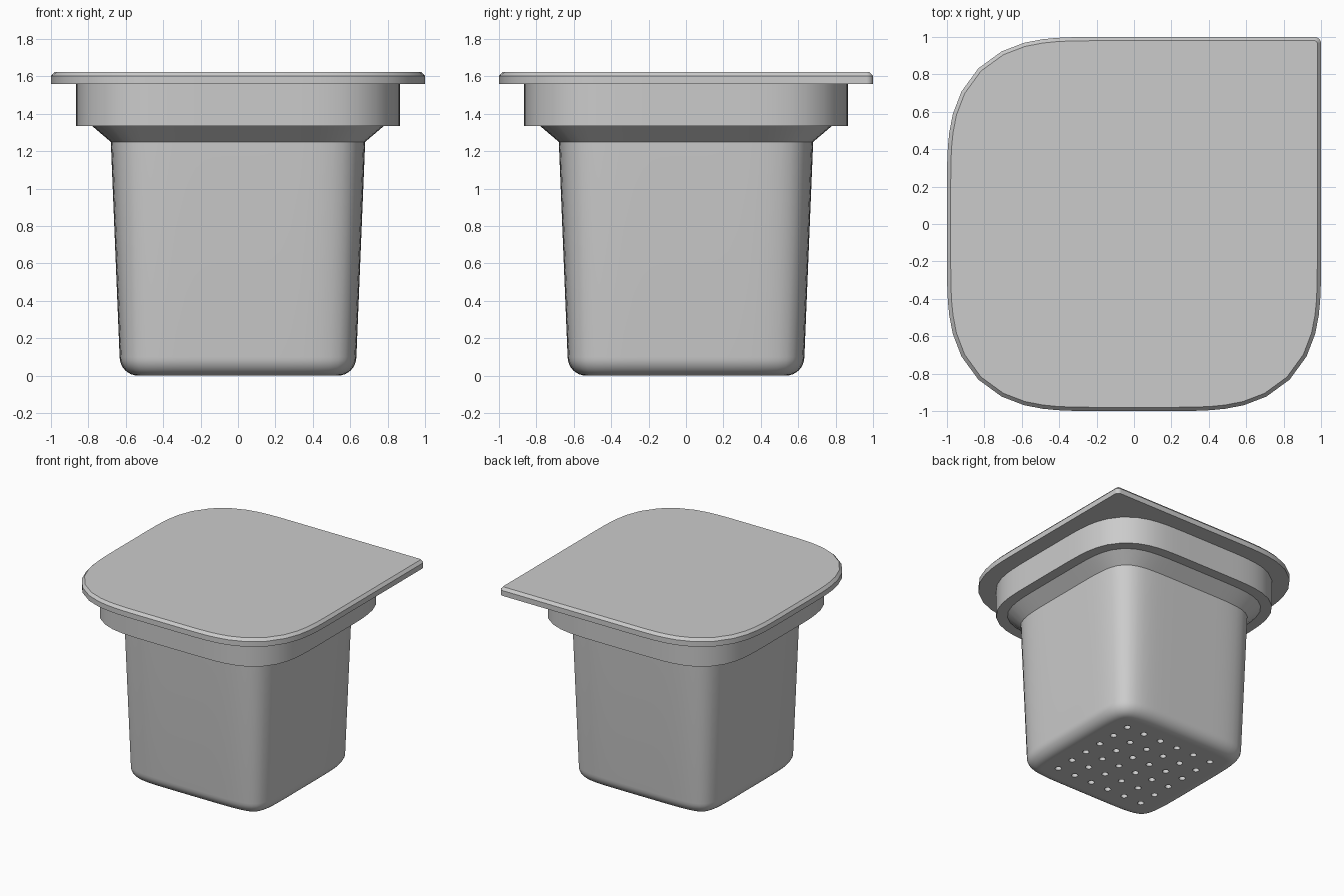
import bpy, bmesh
from math import sin, cos, pi, copysign, hypot

if "Cube" in bpy.data.objects:
    bpy.data.objects.remove(bpy.data.objects["Cube"], do_unlink=True)

HALF, POWER, STEPS = 0.68, 6, 24      # soft-square base outline
LID_GROW, CORNER = 0.32, 0.035        # lid overhang and its tight corner radius

grey = bpy.data.materials.new("light_grey")
grey.use_nodes = True
grey.diffuse_color = (0.6, 0.6, 0.6, 1)
grey.node_tree.nodes["Principled BSDF"].inputs["Base Color"].default_value = (0.6, 0.6, 0.6, 1)


def soft_square(grow):
    """Soft square outline, offset outwards along its normals."""
    points = []
    for i in range(4 * STEPS):
        a = i * pi / (2 * STEPS)
        c, s = cos(a), sin(a)
        r = HALF / (abs(c) ** POWER + abs(s) ** POWER) ** (1 / POWER)
        nx = copysign(abs(c) ** (POWER - 1), c)
        ny = copysign(abs(s) ** (POWER - 1), s)
        k = grow / hypot(nx, ny)
        points.append((r * c + k * nx, r * s + k * ny))
    return points


def lid_outline(grow):
    """Soft square with one tight corner at the back left."""
    points = soft_square(grow)
    centre = HALF + LID_GROW - CORNER
    radius = CORNER + grow - LID_GROW
    for i in range(1, STEPS):
        a = (i - 1) / (STEPS - 2) * pi / 2
        points[i] = (centre + radius * cos(a), centre + radius * sin(a))
    return points


def loft(name, outline, profile):
    """Stack outlines given as (offset, height) and cap both ends."""
    bm = bmesh.new()
    rings = [[bm.verts.new((x, y, z)) for x, y in outline(d)] for d, z in profile]
    for low, high in zip(rings, rings[1:]):
        for i in range(len(low)):
            j = (i + 1) % len(low)
            bm.faces.new((low[i], low[j], high[j], high[i]))
    bm.faces.new(rings[0][::-1])
    bm.faces.new(rings[-1])
    bmesh.ops.recalc_face_normals(bm, faces=bm.faces)
    return add_object(name, bm)


def add_object(name, bm):
    mesh = bpy.data.meshes.new(name)
    bm.to_mesh(mesh)
    bm.free()
    mesh.materials.append(grey)
    obj = bpy.data.objects.new(name, mesh)
    bpy.context.collection.objects.link(obj)
    return obj


# Tapered cup with rounded base, flare and collar
FILLET = 0.1
profile = [(-0.16, 0)]
for i in range(9):
    a = i / 8 * pi / 2
    profile.append((-0.147 + FILLET * sin(a), FILLET * (1 - cos(a))))
profile += [(0, 1.25), (0.1, 1.335), (0.185, 1.335), (0.185, 1.57)]
cup = loft("cup", soft_square, profile)

# Grid of drain holes in the base
ROWS, SPACING = 6, 0.162
bm = bmesh.new()
for row in range(ROWS):
    for col in range(ROWS):
        made = bmesh.ops.create_cone(bm, cap_ends=True, segments=16,
                                     radius1=0.025, radius2=0.025, depth=0.1)
        middle = (ROWS - 1) / 2
        bmesh.ops.translate(bm, verts=made["verts"],
                            vec=((col - middle) * SPACING, (row - middle) * SPACING, 0))
cutter = add_object("drain_hole_cutter", bm)
cutter.hide_render = True
cut = cup.modifiers.new("drain_holes", "BOOLEAN")
cut.operation = "DIFFERENCE"
cut.solver = "EXACT"
cut.object = cutter
bpy.context.view_layer.update()
graph = bpy.context.evaluated_depsgraph_get()
drilled = bpy.data.meshes.new_from_object(cup.evaluated_get(graph))
cup.modifiers.clear()
cup.data = drilled
bpy.data.objects.remove(cutter, do_unlink=True)

# Flat lid with chamfered top edge
lid = loft("lid", lid_outline,
           [(LID_GROW, 1.56), (LID_GROW, 1.603), (LID_GROW - 0.02, 1.625)])

# Smooth curved walls, crisp edges
for obj in (cup, lid):
    bpy.ops.object.select_all(action="DESELECT")
    obj.select_set(True)
    bpy.context.view_layer.objects.active = obj
    bpy.ops.object.shade_smooth_by_angle(angle=pi / 6)
